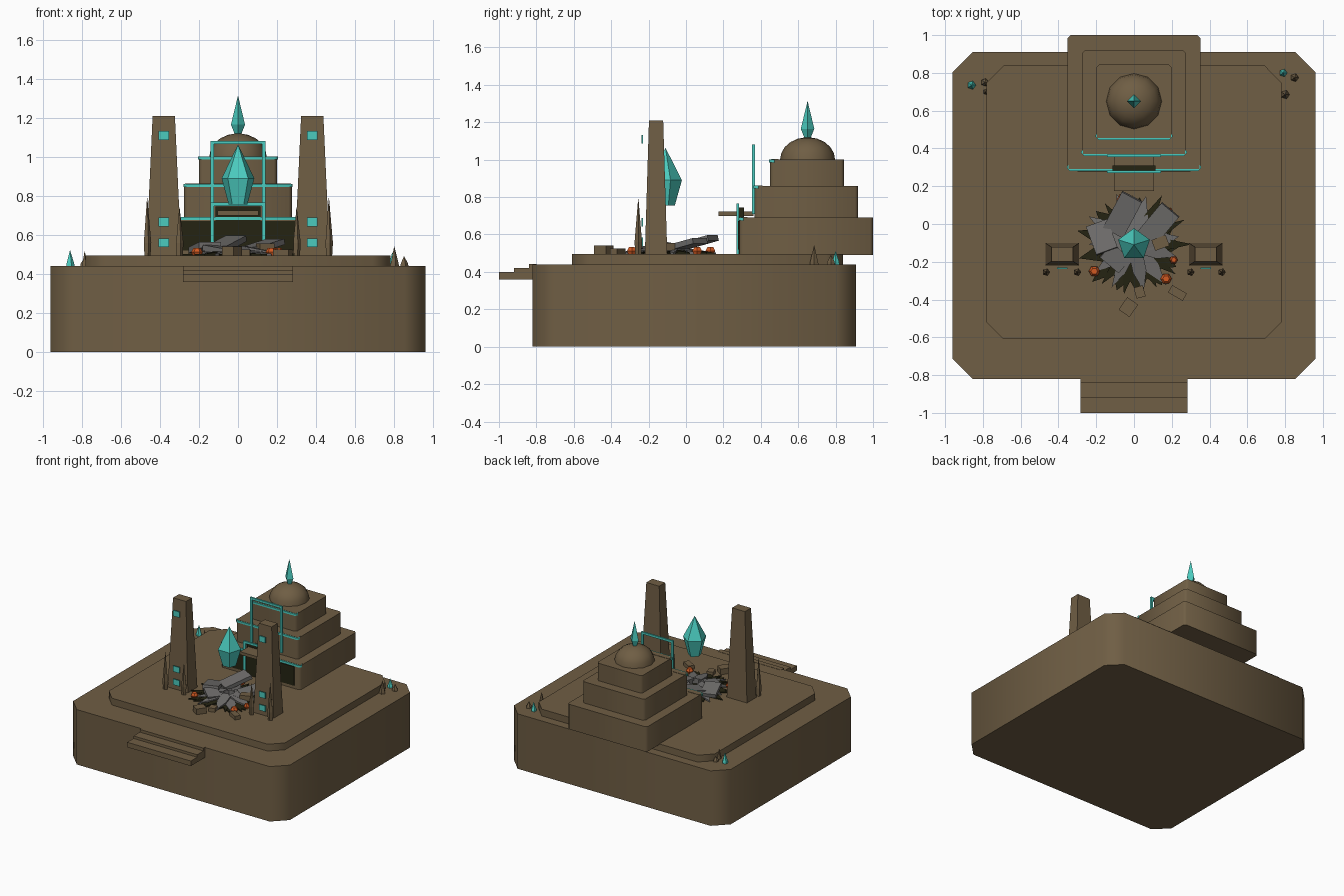
import bpy, bmesh, math, random
from mathutils import Vector, Matrix

if "Cube" in bpy.data.objects:
    bpy.data.objects.remove(bpy.data.objects["Cube"])

random.seed(4)

def mat(name, rgb):
    m = bpy.data.materials.new(name)
    m.diffuse_color = (*rgb, 1)
    m.use_nodes = True
    m.node_tree.nodes["Principled BSDF"].inputs["Base Color"].default_value = m.diffuse_color
    return m

STONE = mat("brown_stone", (0.16, 0.112, 0.058))
TEAL = mat("glowing_teal", (0.07, 0.60, 0.52))
DARK = mat("dark_void", (0.018, 0.017, 0.006))
GREY = mat("grey_rubble", (0.16, 0.155, 0.15))
EMBER = mat("orange_ember", (0.65, 0.10, 0.015))

def finish(name, bm, m, smooth=0):
    bmesh.ops.recalc_face_normals(bm, faces=bm.faces)
    me = bpy.data.meshes.new(name)
    bm.to_mesh(me)
    bm.free()
    me.materials.append(m)
    if smooth:
        me.shade_smooth()
        me.set_sharp_from_angle(angle=math.radians(smooth))
    ob = bpy.data.objects.new(name, me)
    bpy.context.collection.objects.link(ob)
    return ob

def loft(name, rings, m, smooth=0):
    """Skin a stack of equal-length rings of points and cap both ends."""
    bm = bmesh.new()
    rows = [[bm.verts.new(p) for p in r] for r in rings]
    n = len(rows[0])
    for a, b in zip(rows, rows[1:]):
        for i in range(n):
            bm.faces.new((a[i], a[(i + 1) % n], b[(i + 1) % n], b[i]))
    bm.faces.new(rows[0][::-1])
    bm.faces.new(rows[-1])
    return finish(name, bm, m, smooth)

def box(name, x0, x1, y0, y1, z0, z1, m, turn=None):
    c = Vector(((x0 + x1) / 2, (y0 + y1) / 2, (z0 + z1) / 2))
    bm = bmesh.new()
    bmesh.ops.create_cube(bm, size=1)
    mtx = Matrix.Translation(c) @ (turn or Matrix()) @ Matrix.Diagonal((x1 - x0, y1 - y0, z1 - z0, 1))
    bm.transform(mtx)
    return finish(name, bm, m)

def slab(name, hx, y0, y1, z0, z1, c, m=STONE):
    """Rectangular block with chamfered vertical corners."""
    pts = [(-hx + c, y0), (hx - c, y0), (hx, y0 + c), (hx, y1 - c),
           (hx - c, y1), (-hx + c, y1), (-hx, y1 - c), (-hx, y0 + c)]
    return loft(name, [[(x, y, z) for x, y in pts] for z in (z0, z1)], m, 50)

def spindle(name, x, y, prof, n, m, smooth=0, phase=0.0):
    """Turned form from (radius, z) pairs with n sides."""
    rings = [[(x + r * math.cos(phase + i * math.tau / n), y + r * math.sin(phase + i * math.tau / n), z)
              for i in range(n)] for r, z in prof]
    return loft(name, rings, m, smooth)

# Plinth, terrace and front steps
slab("plinth", 0.96, -0.82, 0.91, 0, 0.44, 0.105)
slab("terrace", 0.78, -0.61, 0.84, 0.43, 0.495, 0.09)
for i, (y, z) in enumerate([(-1.0, 0.40), (-0.92, 0.42), (-0.84, 0.442)]):
    box(f"step_{i}", -0.282, 0.282, y, -0.80, 0.36, z, STONE)

# Stepped temple with teal edge trims
tiers = [(0.352, 0.285, 1.0, 0.49, 0.69), (0.276, 0.365, 0.92, 0.69, 0.86), (0.2, 0.45, 0.845, 0.86, 1.0)]
for i, (hx, y0, y1, z0, z1) in enumerate(tiers):
    slab(f"temple_tier_{i}", hx, y0, y1, z0, z1, 0.016)
    slab(f"tier_trim_{i}", hx + 0.004, y0 - 0.005, y0 + 0.035, z1 - 0.014, z1 + 0.001, 0.016, TEAL)
    # brown cover leaves only a thin trim line visible from above
    box(f"trim_cover_{i}", -hx + 0.005, hx - 0.005, y0 + 0.005, y0 + 0.045, z1 - 0.01, z1 + 0.0025, STONE)

# Dome and finial crystal
spindle("dome", 0, 0.65, [(0.147 * math.cos(a), 1.0 + 0.12 * math.sin(a))
        for a in (0, 0.3, 0.6, 0.9, 1.2, 1.5)], 12, STONE, 50)
spindle("finial_crystal", 0, 0.65, [(0.014, 1.11), (0.036, 1.165), (0.001, 1.31)], 4, TEAL)

# Dark front recess, doorway, canopy and teal frames
box("dark_recess", -0.30, 0.30, 0.278, 0.287, 0.52, 0.672, DARK)
box("doorway", -0.115, 0.115, 0.281, 0.31, 0.495, 0.745, DARK)
box("canopy", -0.105, 0.105, 0.175, 0.36, 0.70, 0.724, STONE)
for name, hx, y, z0, z1 in [("door_frame", 0.142, 0.276, 0.495, 0.765), ("upper_frame", 0.142, 0.361, 0.71, 1.082)]:
    for s in (-1, 1):
        x = s * (hx - 0.009)
        box(name + "_post", x - 0.009, x + 0.009, y - 0.007, y + 0.007, z0, z1, TEAL)
    box(name + "_lintel", -hx, hx, y - 0.007, y + 0.007, z1 - 0.017, z1, TEAL)

# Tapered pylons with teal plates and stone spikes at their feet
for s in (-1, 1):
    cx, cy = s * 0.38, -0.16
    rings = [[(cx + a * hx, cy + b * hy, z) for a, b in ((-1, -1), (1, -1), (1, 1), (-1, 1))]
             for hx, hy, z in ((0.09, 0.06, 0.49), (0.057, 0.038, 1.21))]
    loft("pylon", rings, STONE)
    for z in (0.56, 0.665, 1.11):
        box("pylon_plate", cx - 0.028, cx + 0.028, -0.239, -0.231, z - 0.023, z + 0.023, TEAL)
    for dx, h in ((0.085, 0.79), (-0.08, 0.74)):
        spindle("pylon_spike", cx + s * dx, -0.255, [(0.017, 0.49), (0.021, 0.56), (0.001, h)], 5, STONE)

# Large floating crystal
spindle("floating_crystal", 0, -0.11, [(0.05, 0.755), (0.088, 0.89), (0.001, 1.062)], 5, TEAL, 0, math.pi / 2)

# Crater: jagged star under radiating slabs
def star(name, r0, r1, n, z, m):
    pts = []
    for i in range(n * 2):
        r = r0 if i % 2 else r1 * random.uniform(0.8, 1.05)
        a = i * math.pi / n
        pts.append((r * math.cos(a), -0.11 + r * math.sin(a)))
    loft(name, [[(x, y, zz) for x, y in pts] for zz in (0.49, z)], m)

star("crater_dark", 0.19, 0.30, 13, 0.503, DARK)

def shard(name, a, r0, r1, w, h, m):
    """Pointed slab lying outward along angle a, raised at its inner end."""
    rot = Matrix.Translation((0, -0.11, 0.495)) @ Matrix.Rotation(a, 4, 'Z')
    prof = [(r0, -w, h), (r0, w, h), ((r0 + r1) / 2, w, h * 0.6), (r1, 0, 0.008), ((r0 + r1) / 2, -w, h * 0.6)]
    loft(name, [[rot @ Vector((x, y, z * f)) for x, y, z in prof] for f in (0, 1)], m)

for i in range(11):
    a = math.radians(15 + i * 33 + random.uniform(-6, 6))
    shard("grey_shard", a, 0.04, random.uniform(0.23, 0.29), random.uniform(0.025, 0.045), random.uniform(0.025, 0.05), GREY)
    shard("dark_shard", a + 0.28, 0.05, random.uniform(0.25, 0.31), 0.028, random.uniform(0.02, 0.035), DARK)

# Tilted broken slabs: x, y, width, length, height, heading, tilt
for x, y, w, l, z, a, t in [(-0.06, 0.05, 0.12, 0.22, 0.555, -28, 14), (0.13, 0.0, 0.12, 0.2, 0.545, -40, 12),
                            (-0.17, -0.07, 0.12, 0.16, 0.535, 20, -10), (-0.10, -0.18, 0.10, 0.13, 0.525, 50, 8)]:
    turn = Matrix.Rotation(math.radians(a), 4, 'Z') @ Matrix.Rotation(math.radians(t), 4, 'X')
    box("broken_slab", x - w / 2, x + w / 2, y - l / 2, y + l / 2, z - 0.015, z + 0.015, GREY, turn)

# Loose brown blocks
for x, y, w, l, h, a in [(-0.03, -0.44, 0.07, 0.08, 0.045, -35), (0.23, -0.365, 0.09, 0.045, 0.03, -30),
                         (0.03, -0.36, 0.05, 0.06, 0.03, 15), (0.14, -0.1, 0.08, 0.06, 0.06, 20)]:
    box("loose_block", x - w / 2, x + w / 2, y - l / 2, y + l / 2, 0.49, 0.495 + h, STONE,
        Matrix.Rotation(math.radians(a), 4, 'Z'))

# Glowing embers
for x, y in [(-0.06, 0.13), (0.18, 0.06), (-0.21, -0.25), (0.17, -0.29), (-0.10, -0.19), (0.21, -0.19)]:
    r = 0.03 if y < -0.2 or y > 0 else 0.022
    spindle("ember", x, y, [(r * 0.7, 0.495), (r, 0.512), (r * 0.6, 0.532)], 6, EMBER)

# Crystals and spikes at the back corners
for x, y, r, h, m in [(-0.86, 0.735, 0.024, 0.52, TEAL), (-0.79, 0.75, 0.022, 0.475, STONE), (-0.785, 0.70, 0.016, 0.515, STONE),
                      (0.79, 0.80, 0.022, 0.51, TEAL), (0.80, 0.685, 0.025, 0.54, STONE), (0.85, 0.775, 0.023, 0.49, STONE)]:
    spindle("corner_spike", x, y, [(r, 0.435), (r * 0.9, 0.453), (0.001, h)], 5, m)
